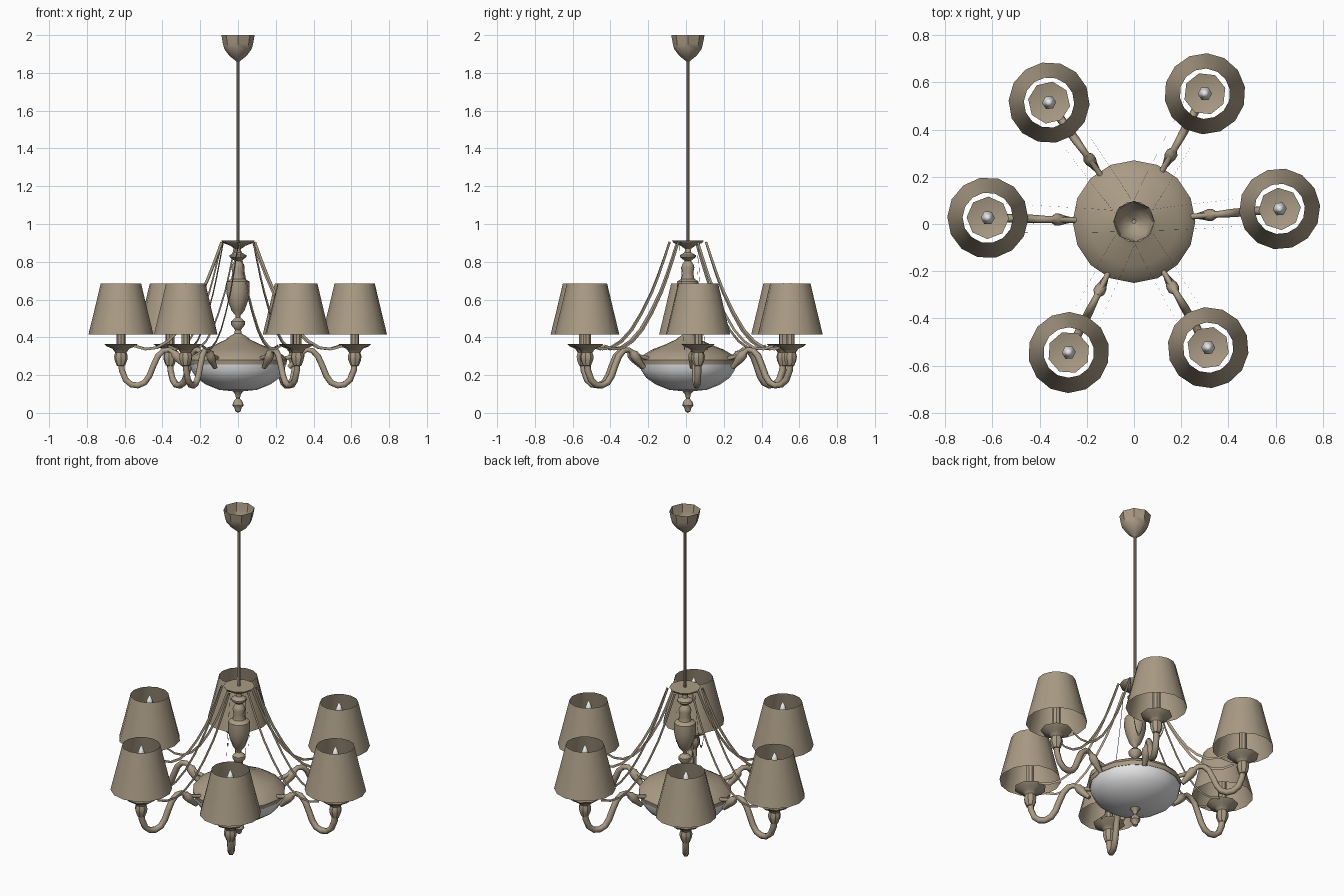
import bpy, bmesh
from math import sin, cos, pi, radians
from mathutils import Matrix, Vector

cube = bpy.data.objects.get("Cube")
if cube:
    bpy.data.objects.remove(cube, do_unlink=True)


def material(name, rgb):
    m = bpy.data.materials.new(name)
    m.use_nodes = True
    m.diffuse_color = (*rgb, 1)
    m.node_tree.nodes["Principled BSDF"].inputs["Base Color"].default_value = (*rgb, 1)
    return m


BRASS = material("aged brass", (0.40, 0.33, 0.235))
GLASS = material("white glass", (0.8, 0.8, 0.8))
CENTRE = Matrix.Translation((0, 0.01, 0))
ARM_ANGLES = [5, 61, 125.5, 178.5, 243.5, 300.5]
ARM_REACH = 0.62


def place(name, data, matrix):
    ob = bpy.data.objects.new(name, data)
    bpy.context.collection.objects.link(ob)
    ob.matrix_world = matrix
    return ob


def finish(name, bm, mat, smooth=40):
    """Turn a bmesh into mesh data, smooth except at sharp edges."""
    for e in bm.edges:
        e.smooth = len(e.link_faces) == 2 and e.calc_face_angle(0) < radians(smooth)
    for f in bm.faces:
        f.smooth = True
    me = bpy.data.meshes.new(name)
    bm.to_mesh(me)
    bm.free()
    me.materials.append(mat)
    return me


def lathe(name, profile, sides, mat, smooth=40):
    """Spin (radius, height) points around the z axis."""
    bm = bmesh.new()
    verts = [bm.verts.new((r, 0, z)) for r, z in profile]
    edges = [bm.edges.new(pair) for pair in zip(verts, verts[1:])]
    bmesh.ops.spin(bm, geom=verts + edges, cent=(0, 0, 0), axis=(0, 0, 1),
                   angle=2 * pi, steps=sides, use_merge=True)
    bmesh.ops.remove_doubles(bm, verts=bm.verts, dist=0.0005)
    bmesh.ops.recalc_face_normals(bm, faces=bm.faces)
    # Open shells should face outward
    if sum(f.normal.dot(f.calc_center_median() * Vector((1, 1, 0))) for f in bm.faces) < 0:
        bmesh.ops.reverse_faces(bm, faces=bm.faces)
    return finish(name, bm, mat, smooth)


def tube(name, points, thickness):
    """Round bar through (x, z, relative thickness) points."""
    cu = bpy.data.curves.new(name, "CURVE")
    cu.dimensions = "3D"
    cu.bevel_depth = thickness
    cu.bevel_resolution = 1
    cu.use_fill_caps = True
    sp = cu.splines.new("POLY")
    sp.points.add(len(points) - 1)
    for p, (x, z, r) in zip(sp.points, points):
        p.co = (x, 0, z, 1)
        p.radius = r
    sp.use_smooth = True
    cu.materials.append(BRASS)
    return cu


def ribbon(name, path, start_off, end_off, width):
    """Thin upright strip following a hanging curve."""
    bm = bmesh.new()
    rows = []
    for i, (x, z) in enumerate(path):
        a, b = path[max(i - 1, 0)], path[min(i + 1, len(path) - 1)]
        normal = Vector((a[1] - b[1], 0, b[0] - a[0])).normalized() * width / 2
        t = i / (len(path) - 1)
        c = Vector((x, start_off + (end_off - start_off) * t, z))
        rows.append((bm.verts.new(c - normal), bm.verts.new(c + normal)))
    for (a, b), (c, d) in zip(rows, rows[1:]):
        bm.faces.new((a, b, d, c))
    return finish(name, bm, BRASS)


# Ceiling mount and hanging rod
place("ceiling_canopy", lathe("ceiling_canopy", [
    (0.088, 2.0), (0.08, 1.955), (0.072, 1.925), (0.045, 1.89), (0.02, 1.87), (0.008, 1.86)],
    8, BRASS), CENTRE)
place("hanging_rod", lathe("hanging_rod", [(0.008, 0.88), (0.008, 1.88)], 8, BRASS), CENTRE)

# Crown dish that holds the hanging ribbons
place("crown", lathe("crown", [
    (0, 0.912), (0.088, 0.912), (0.08, 0.9), (0.04, 0.885), (0.02, 0.87), (0, 0.87)],
    10, BRASS), CENTRE)

# Turned central column
place("column", lathe("column", [
    (0.014, 0.88), (0.018, 0.85), (0.044, 0.835), (0.044, 0.825), (0.018, 0.805),
    (0.032, 0.785), (0.036, 0.77), (0.03, 0.74), (0.036, 0.71), (0.06, 0.695),
    (0.062, 0.64), (0.052, 0.59), (0.034, 0.54), (0.012, 0.515), (0.012, 0.505),
    (0.036, 0.485), (0.036, 0.465), (0.016, 0.44), (0.02, 0.42), (0.06, 0.395), (0, 0.37)],
    10, BRASS), CENTRE)

# Domed body, glass bowl and bottom finial
place("body_dome", lathe("body_dome", [
    (0.03, 0.405), (0.075, 0.383), (0.12, 0.362), (0.19, 0.335), (0.24, 0.305),
    (0.26, 0.28), (0.255, 0.255), (0.24, 0.255)], 16, BRASS), CENTRE)
place("glass_bowl", lathe("glass_bowl", [
    (0.253, 0.258), (0.247, 0.225), (0.22, 0.185), (0.17, 0.15), (0.1, 0.122), (0, 0.112)],
    16, GLASS, 60), CENTRE)
place("bottom_finial", lathe("bottom_finial", [
    (0, 0.125), (0.03, 0.115), (0.016, 0.1), (0.01, 0.075), (0.024, 0.06),
    (0.03, 0.04), (0.018, 0.025), (0.014, 0.008), (0, 0)], 8, BRASS), CENTRE)

# Parts shared by every arm
arm = tube("arm", [
    (0.62, 0.27, 1), (0.615, 0.225, 1), (0.595, 0.175, 1), (0.565, 0.15, 1),
    (0.53, 0.145, 1), (0.495, 0.16, 1), (0.47, 0.195, 1), (0.45, 0.245, 1),
    (0.425, 0.3, 1), (0.395, 0.33, 0.9), (0.365, 0.335, 0.8), (0.345, 0.322, 0.8),
    (0.335, 0.312, 1.4), (0.315, 0.288, 1.4), (0.295, 0.265, 1), (0.27, 0.24, 0.7)], 0.018)
brace = tube("brace", [(0.35, 0.328, 1), (0.3, 0.3, 1), (0.23, 0.285, 1)], 0.012)
cup = lathe("cup", [
    (0, 0.355), (0.05, 0.355), (0.09, 0.366), (0.075, 0.352), (0.045, 0.34), (0.03, 0.32),
    (0.036, 0.3), (0.034, 0.28), (0.022, 0.25), (0, 0.245)], 8, BRASS)
candle = lathe("candle", [(0.023, 0.355), (0.023, 0.555), (0, 0.555)], 8, BRASS)
bulb = lathe("bulb", [
    (0.012, 0.55), (0.028, 0.575), (0.03, 0.605), (0.018, 0.65), (0, 0.688)], 6, GLASS, 60)
shade = lathe("shade", [(0.172, 0.415), (0.139, 0.55), (0.107, 0.685)], 14, BRASS)
path = [(0.085, 0.905), (0.12, 0.81), (0.155, 0.72), (0.19, 0.64), (0.25, 0.53),
        (0.31, 0.44), (0.37, 0.38), (0.43, 0.345), (0.49, 0.338), (0.55, 0.355)]
ribbons = [ribbon("hanging_ribbon", path, s * 0.045, s * 0.062, 0.014) for s in (-1, 1)]

# Six arms around the body
for n, angle in enumerate(ARM_ANGLES, 1):
    turn = CENTRE @ Matrix.Rotation(radians(angle), 4, "Z")
    tip = turn @ Matrix.Translation((ARM_REACH, 0, 0))
    for data in [arm, brace] + ribbons:
        place(f"{data.name.split('.')[0]}_{n}", data, turn)
    for data in (cup, candle, bulb, shade):
        place(f"{data.name}_{n}", data, tip)
